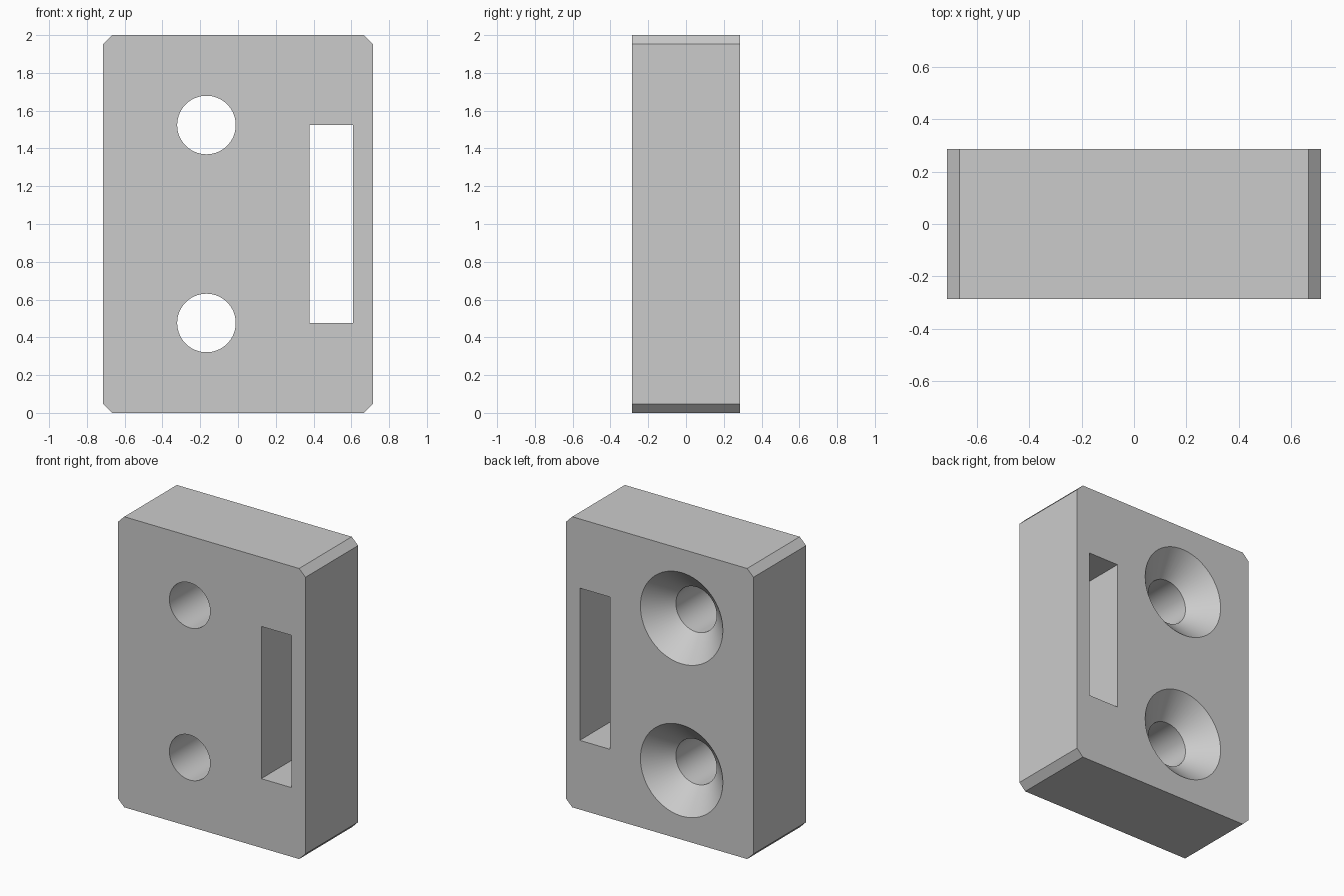
import bpy
import bmesh
from math import radians
from mathutils import Matrix, Vector

default = bpy.data.objects.get("Cube")
if default:
    bpy.data.objects.remove(default, do_unlink=True)

HALF_W, HALF_D, HEIGHT, CHAMFER = 0.714, 0.286, 2.0, 0.048
HOLE_X, HOLE_R, SINK_R = -0.167, 0.155, 0.314
LOW, HIGH = 0.476, 1.524
SLOT_X, SLOT_W = 0.493, 0.231

grey = bpy.data.materials.new("light grey")
grey.use_nodes = True
colour = (0.6, 0.6, 0.6, 1)
grey.diffuse_color = colour
grey.node_tree.nodes["Principled BSDF"].inputs["Base Color"].default_value = colour


def add_object(name, bm):
    bmesh.ops.recalc_face_normals(bm, faces=bm.faces)
    mesh = bpy.data.meshes.new(name)
    bm.to_mesh(mesh)
    bm.free()
    mesh.materials.append(grey)
    obj = bpy.data.objects.new(name, mesh)
    bpy.context.collection.objects.link(obj)
    return obj


def box(name, centre, size):
    bm = bmesh.new()
    bmesh.ops.create_cube(bm, size=1)
    bmesh.ops.scale(bm, vec=size, verts=bm.verts)
    bmesh.ops.translate(bm, vec=centre, verts=bm.verts)
    return bm


def screw_cutter(name, z):
    # Half profile of (radius, y), spun around the screw axis
    over = 0.05
    sink_y = HALF_D - (SINK_R - HOLE_R)
    profile = [(0, -HALF_D - over), (HOLE_R, -HALF_D - over), (HOLE_R, sink_y),
               (SINK_R + over, HALF_D + over), (0, HALF_D + over)]
    bm = bmesh.new()
    verts = [bm.verts.new((r, y, 0)) for r, y in profile]
    edges = [bm.edges.new(pair) for pair in zip(verts, verts[1:])]
    bmesh.ops.spin(bm, geom=verts + edges, cent=(0, 0, 0), axis=(0, 1, 0),
                   angle=radians(360), steps=64)
    bmesh.ops.remove_doubles(bm, verts=bm.verts, dist=0.0001)
    bmesh.ops.transform(bm, matrix=Matrix.Translation((HOLE_X, 0, z)), verts=bm.verts)
    return add_object(name, bm)


# Block with its four upright-plane corners chamfered
bm = box("block", (0, 0, HEIGHT / 2), (HALF_W * 2, HALF_D * 2, HEIGHT))
corners = [e for e in bm.edges
           if abs((e.verts[0].co - e.verts[1].co).normalized().dot(Vector((0, 1, 0)))) > 0.9]
bmesh.ops.bevel(bm, geom=corners, offset=CHAMFER, segments=1, affect="EDGES")
block = add_object("mounting_block", bm)

# Countersunk screw holes and the tall slot
slot = box("slot", (SLOT_X, 0, HEIGHT / 2), (SLOT_W, HALF_D * 3, HIGH - LOW))
cutters = [screw_cutter("lower_screw_cutter", LOW),
           screw_cutter("upper_screw_cutter", HIGH),
           add_object("slot_cutter", slot)]

bpy.ops.object.select_all(action="DESELECT")
block.select_set(True)
bpy.context.view_layer.objects.active = block
for cutter in cutters:
    cutter.hide_render = True
    cut = block.modifiers.new(cutter.name, "BOOLEAN")
    cut.operation = "DIFFERENCE"
    cut.solver = "EXACT"
    cut.object = cutter
    bpy.ops.object.modifier_apply(modifier=cut.name)
for cutter in cutters:
    bpy.data.objects.remove(cutter, do_unlink=True)

bpy.ops.object.shade_smooth_by_angle(angle=radians(30))
